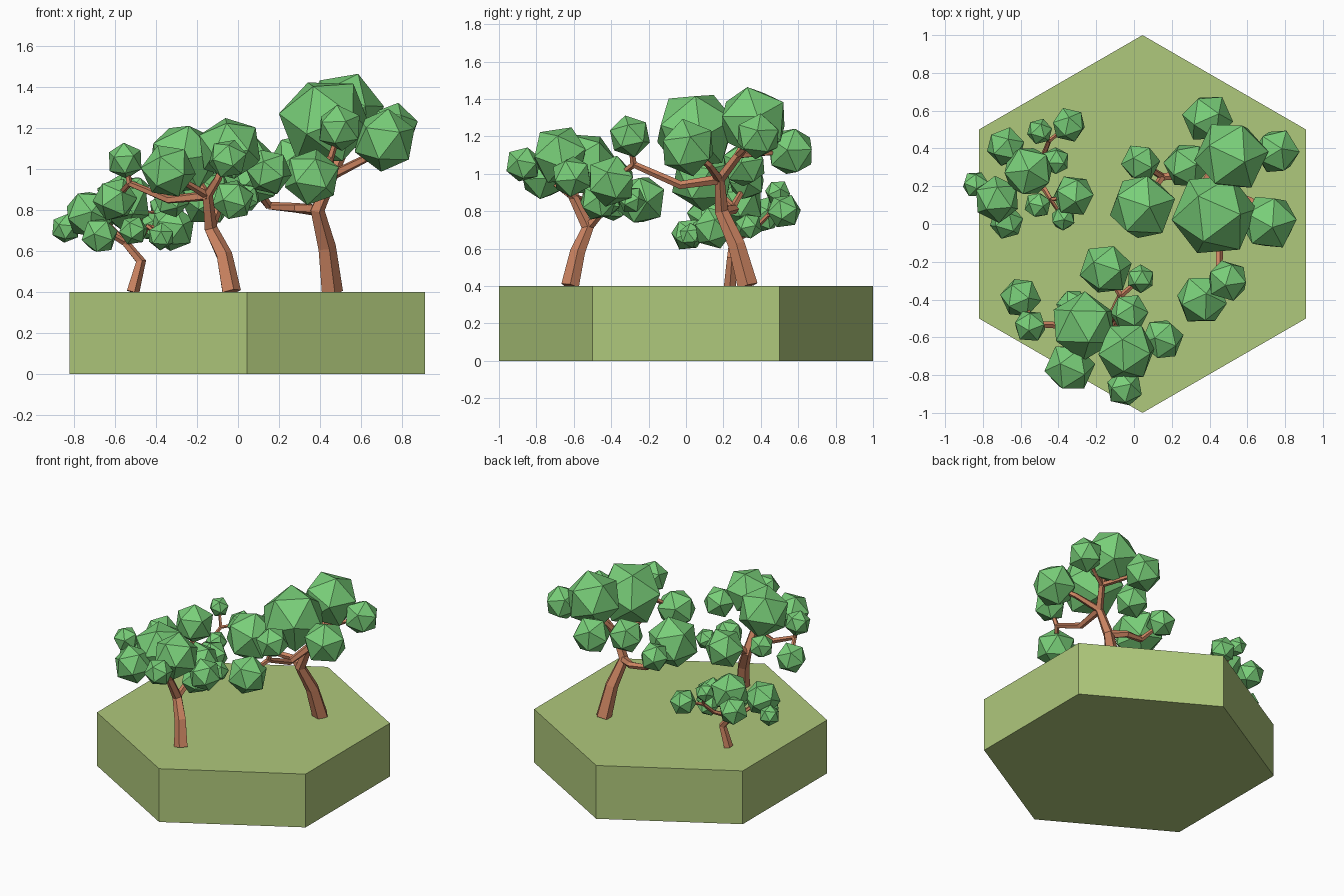
import bpy, bmesh, math, random
from mathutils import Vector, Matrix, Euler

random.seed(4)


def material(name, rgb):
    m = bpy.data.materials.new(name)
    m.diffuse_color = (*rgb, 1)
    return m


GRASS = material("grass", (0.43, 0.58, 0.20))
BARK = material("bark", (0.60, 0.23, 0.12))
LEAF = material("leaf", (0.19, 0.62, 0.19))


def finish(bm, name, mat):
    bmesh.ops.recalc_face_normals(bm, faces=bm.faces)
    mesh = bpy.data.meshes.new(name)
    bm.to_mesh(mesh)
    bm.free()
    mesh.materials.append(mat)
    bpy.context.collection.objects.link(bpy.data.objects.new(name, mesh))


def limb(bm, points, r0, r1, sides=5):
    """Tapered five-sided tube along a path; it starts level at the ground."""
    pts = [Vector(p) for p in points]
    rings = []
    for i, p in enumerate(pts):
        d = (pts[min(i + 1, len(pts) - 1)] - pts[max(i - 1, 0)]).normalized()
        if i == 0 and p.z <= 0.4:
            d = Vector((0, 0, 1))
        q = Vector((0, 0, 1)).rotation_difference(d)
        r = r0 + (r1 - r0) * i / (len(pts) - 1)
        rings.append([bm.verts.new(p + q @ Vector((r * math.cos(a), r * math.sin(a), 0)))
                      for a in (math.tau * k / sides for k in range(sides))])
    for a, b in zip(rings, rings[1:]):
        for k in range(sides):
            n = (k + 1) % sides
            bm.faces.new((a[k], a[n], b[n], b[k]))
    bm.faces.new(rings[0][::-1])
    bm.faces.new(rings[-1])


def tree(name, limbs, leaves):
    bm = bmesh.new()
    for pts, r0, r1 in limbs:
        limb(bm, pts, r0, r1)
    finish(bm, name + "_trunk", BARK)
    bm = bmesh.new()
    for x, y, z, r in leaves:
        rot = Euler([random.uniform(0, math.tau) for _ in range(3)]).to_matrix().to_4x4()
        bmesh.ops.create_icosphere(bm, subdivisions=1, radius=r * 1.05,
                                   matrix=Matrix.Translation((x, y, z)) @ rot)
    finish(bm, name + "_foliage", LEAF)


# hexagonal ground block
bm = bmesh.new()
bmesh.ops.create_cone(bm, cap_ends=True, segments=6, radius1=1, radius2=1, depth=0.4,
                      matrix=Matrix.Translation((0.045, 0, 0.2)))
if max(v.co.y for v in bm.verts) < 0.99:
    bmesh.ops.rotate(bm, verts=bm.verts, cent=(0.045, 0, 0),
                     matrix=Matrix.Rotation(math.radians(30), 3, 'Z'))
finish(bm, "ground_block", GRASS)

# large tree, back right
low, top = (0.385, 0.19, 0.80), (0.46, 0.18, 0.97)
arm, fork = (0.45, -0.28, 1.05), (0.15, 0.25, 0.82)
tree("large_tree", [
    ([(0.455, 0.33, 0.4), (0.43, 0.27, 0.62), low, top], 0.057, 0.028),
    ([top, (0.52, 0.28, 1.1), (0.515, 0.36, 1.25)], 0.028, 0.018),
    ([top, (0.45, -0.03, 0.94), arm], 0.028, 0.018),
    ([arm, (0.36, -0.40, 0.96)], 0.018, 0.012),
    ([arm, (0.495, -0.30, 1.2)], 0.018, 0.012),
    ([top, (0.62, 0.12, 1.05), (0.71, 0.01, 1.13)], 0.025, 0.015),
    ([(0.52, 0.28, 1.1), (0.755, 0.385, 1.2)], 0.02, 0.012),
    ([(0.52, 0.28, 1.1), (0.39, 0.56, 1.12)], 0.02, 0.012),
    ([low, (0.28, 0.26, 0.81), fork], 0.03, 0.02),
    ([fork, (0.045, 0.09, 0.98)], 0.02, 0.012),
    ([fork, (0.035, 0.325, 0.95)], 0.02, 0.012),
], [
    (0.39, 0.56, 1.12, 0.13), (0.515, 0.36, 1.28, 0.19), (0.755, 0.385, 1.2, 0.12),
    (0.425, 0.05, 1.23, 0.22), (0.715, 0.01, 1.14, 0.15), (0.045, 0.09, 0.98, 0.175),
    (0.035, 0.325, 0.96, 0.1), (0.28, 0.31, 1.05, 0.12), (0.36, -0.40, 0.96, 0.135),
    (0.495, -0.30, 1.2, 0.11),
])

# medium tree, front
top, arm, fork = (-0.15, -0.60, 0.87), (-0.53, -0.53, 0.93), (-0.07, -0.38, 0.86)
tree("medium_tree", [
    ([(-0.035, -0.62, 0.4), (-0.07, -0.58, 0.58), (-0.135, -0.525, 0.71), top], 0.05, 0.027),
    ([top, (-0.10, -0.65, 0.95), (-0.04, -0.675, 1.1)], 0.025, 0.015),
    ([top, (-0.34, -0.54, 0.85), arm], 0.025, 0.016),
    ([arm, (-0.55, -0.54, 1.04)], 0.016, 0.012),
    ([arm, (-0.60, -0.39, 0.85)], 0.016, 0.012),
    ([top, (-0.25, -0.68, 0.93), (-0.34, -0.76, 0.99)], 0.02, 0.012),
    ([top, (-0.26, -0.54, 1.05)], 0.02, 0.012),
    ([(-0.135, -0.525, 0.71), (-0.10, -0.45, 0.8), fork], 0.025, 0.018),
    ([fork, (-0.15, -0.24, 0.86)], 0.016, 0.012),
    ([fork, (0.035, -0.29, 0.86)], 0.016, 0.012),
], [
    (-0.15, -0.24, 0.86, 0.135), (-0.265, -0.54, 1.05, 0.175), (-0.04, -0.675, 1.1, 0.155),
    (0.15, -0.61, 0.985, 0.11), (-0.05, -0.87, 1.05, 0.095), (-0.34, -0.76, 0.99, 0.13),
    (-0.60, -0.39, 0.85, 0.105), (-0.55, -0.54, 1.04, 0.087), (0.035, -0.29, 0.86, 0.073),
    (-0.325, -0.43, 0.85, 0.085), (-0.025, -0.47, 0.85, 0.1),
])

# small tree, back left
top, arm, fork = (-0.55, 0.25, 0.64), (-0.45, 0.44, 0.78), (-0.44, 0.13, 0.72)
tree("small_tree", [
    ([(-0.515, 0.235, 0.4), (-0.475, 0.245, 0.55), top], 0.034, 0.02),
    ([top, (-0.48, 0.36, 0.70), arm], 0.018, 0.012),
    ([arm, (-0.345, 0.525, 0.80)], 0.012, 0.008),
    ([arm, (-0.50, 0.49, 0.90)], 0.012, 0.008),
    ([top, (-0.47, 0.18, 0.67), fork], 0.018, 0.012),
    ([fork, (-0.32, 0.15, 0.70)], 0.012, 0.008),
    ([fork, (-0.375, 0.03, 0.67)], 0.012, 0.008),
    ([top, (-0.65, 0.2, 0.70), (-0.725, 0.13, 0.78)], 0.018, 0.01),
    ([top, (-0.56, 0.28, 0.84)], 0.018, 0.01),
    ([top, (-0.68, 0.41, 0.78)], 0.018, 0.01),
], [
    (-0.345, 0.525, 0.80, 0.09), (-0.50, 0.49, 0.90, 0.067), (-0.68, 0.41, 0.78, 0.1),
    (-0.56, 0.28, 0.84, 0.135), (-0.84, 0.21, 0.71, 0.07), (-0.725, 0.13, 0.78, 0.12),
    (-0.675, 0.01, 0.675, 0.088), (-0.415, 0.335, 0.72, 0.072), (-0.51, 0.10, 0.70, 0.07),
    (-0.32, 0.15, 0.71, 0.11), (-0.375, 0.03, 0.67, 0.065),
])
